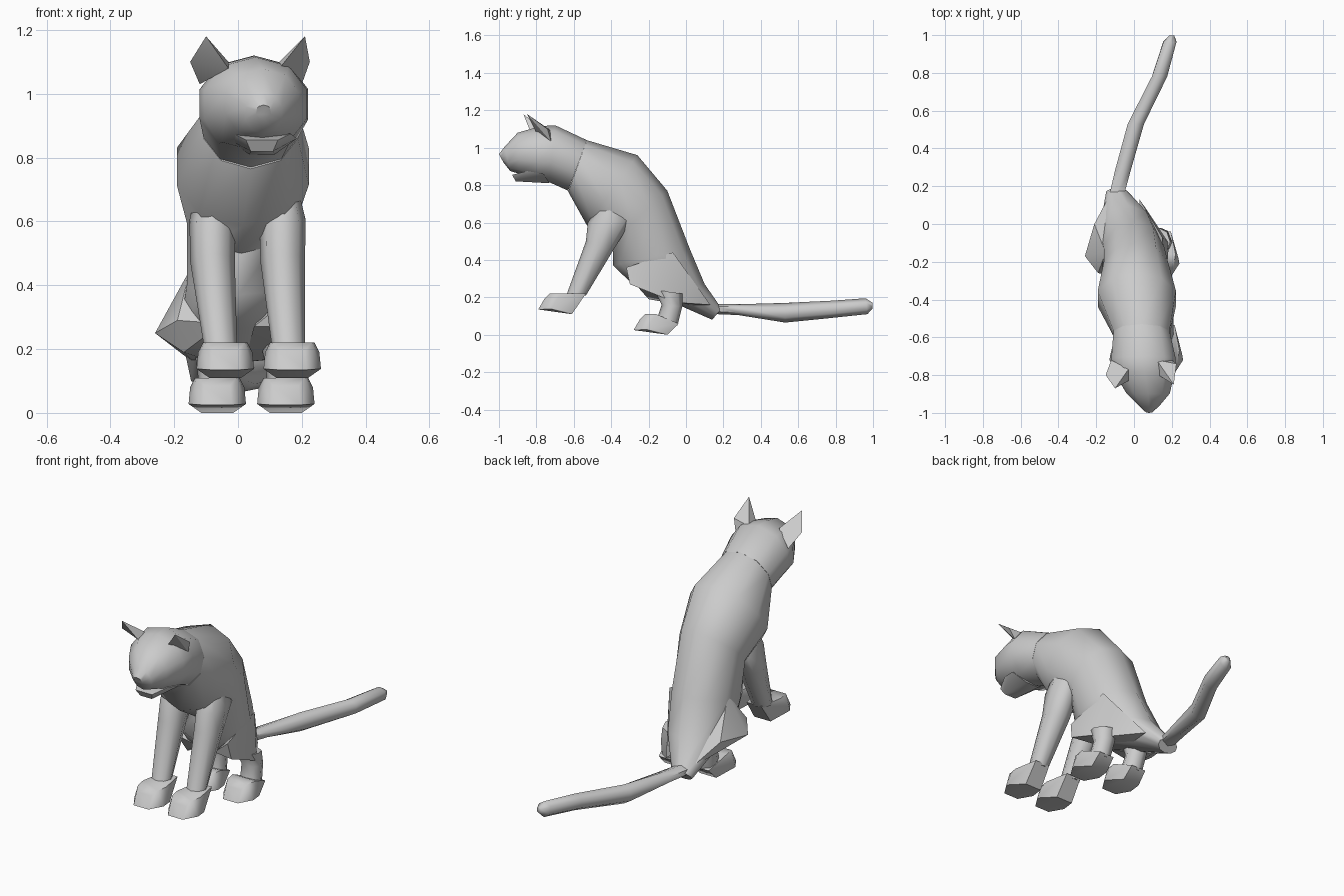
import bpy, bmesh
from math import sin, cos, pi, radians, copysign
from mathutils import Vector

if "Cube" in bpy.data.objects:
    bpy.data.objects.remove(bpy.data.objects["Cube"])


def finish(bm, name, angle):
    bmesh.ops.recalc_face_normals(bm, faces=bm.faces)
    me = bpy.data.meshes.new(name)
    bm.to_mesh(me)
    bm.free()
    ob = bpy.data.objects.new(name, me)
    bpy.context.collection.objects.link(ob)
    bpy.ops.object.select_all(action='DESELECT')
    ob.select_set(True)
    bpy.context.view_layer.objects.active = ob
    bpy.ops.object.shade_smooth_by_angle(angle=radians(angle))
    return ob


def loft(name, rings, n=8, angle=50, power=1.0):
    """Each ring: x centre, half width, upper (y, z), lower (y, z)."""
    def soft(v):
        return copysign(abs(v) ** power, v) if abs(v) > 1e-6 else 0
    bm = bmesh.new()
    loops = []
    for x, hw, up, lo in rings:
        a, b = Vector((x, *up)), Vector((x, *lo))
        mid, half = (a + b) / 2, (a - b) / 2
        loop = []
        for i in range(n):
            t = 2 * pi * i / n
            loop.append(bm.verts.new(mid + half * cos(t) + Vector((hw * soft(sin(t)), 0, 0))))
        loops.append(loop)
    for p, q in zip(loops, loops[1:]):
        for i in range(n):
            j = (i + 1) % n
            bm.faces.new((p[i], p[j], q[j], q[i]))
    bm.faces.new(loops[0])
    bm.faces.new(loops[-1])
    return finish(bm, name, angle)


def hull(name, points, angle=35):
    bm = bmesh.new()
    for p in points:
        bm.verts.new(p)
    bmesh.ops.convex_hull(bm, input=bm.verts)
    loose = [v for v in bm.verts if not v.link_faces]
    bmesh.ops.delete(bm, geom=loose, context='VERTS')
    return finish(bm, name, angle)


def paw(name, x, y, z, heel):
    """Faceted foot: y is the toe, z the underside, heel its back (dy, dz)."""
    pts = []
    for s in (-1, 1):
        for hw, dy, dz in ((.045, 0, .025), (.09, .07, .028), (.05, .18, 0),
                           (.04, .035, .085), (.06, .06, .11), (.07, .12, .11),
                           (.045, *heel), (.085, .10, .08)):
            pts.append((x + s * hw, y + dy, z + dz))
    return hull(name, pts, 58)


# Torso, from neck seam down to the rump
loft("torso", [
    (.04, .155, (-.53, 1.04), (-.63, .765)),
    (.015, .217, (-.26, .96), (-.53, .585)),
    (.01, .178, (-.10, .77), (-.39, .50)),
    (.0, .168, (.02, .46), (-.39, .37)),
    (-.03, .16, (.10, .27), (-.28, .265)),
    (-.09, .06, (.19, .14), (.14, .08))], 10, 50, .95)

# Head with cheeks set low and a tapered muzzle
loft("head", [
    (.04, .155, (-.53, 1.04), (-.63, .77)),
    (.05, .178, (-.70, 1.12), (-.73, .815)),
    (.055, .168, (-.78, 1.115), (-.79, .82)),
    (.075, .12, (-.90, 1.08), (-.89, .86)),
    (.08, .06, (-.97, 1.005), (-.94, .875)),
    (.08, .025, (-1.0, .965), (-.975, .92))], 10, 55, .9)

# Lower jaw
hull("jaw", [(.075 + s * w, y, z) for s in (-1, 1) for w, y, z in (
    (.05, -.93, .855), (.035, -.91, .82), (.09, -.85, .875),
    (.04, -.73, .81), (.11, -.76, .86))])

# Ears
hull("left_ear", [(-.15, -.80, 1.10), (-.03, -.77, 1.10), (-.12, -.72, 1.03),
                  (-.03, -.83, 1.08), (-.10, -.87, 1.18)], 20)
hull("right_ear", [(.13, -.80, 1.08), (.12, -.72, 1.09), (.20, -.72, 1.03),
                   (.225, -.74, 1.10), (.21, -.85, 1.18)], 20)

# Front legs and paws: shoulder x, ankle x, paw x
for side, xs, xa, xp in (("left", -.08, -.055, -.04), ("right", .14, .158, .17)):
    loft("front_leg_" + side, [
        (xs, .05, (-.46, .70), (-.36, .69)),
        (xs, .072, (-.525, .60), (-.29, .61)),
        (xs, .07, (-.535, .50), (-.39, .45)),
        (xa, .052, (-.64, .21), (-.535, .21))], 8, 55)
    paw("front_paw_" + side, xp, -.79, .11, (.255, .11))

# Thighs
hull("thigh_left", [(-.15, -.15, .45), (-.21, 0, .26), (-.26, -.17, .25),
                    (-.19, -.26, .29), (-.13, .15, .15), (-.05, -.28, .28),
                    (-.05, .02, .15), (-.17, -.2, .19)], 40)
hull("thigh_right", [(.15, -.07, .44), (.16, -.32, .36), (.17, -.30, .27),
                     (.185, -.10, .19), (.13, -.02, .17), (.03, .13, .16),
                     (.05, -.28, .27), (.02, .02, .16)], 40)

# Hind shins and feet
for side, x in (("left", -.065), ("right", .15)):
    loft("hind_leg_" + side, [
        (x - .02, .062, (-.17, .24), (-.02, .22)),
        (x - .01, .055, (-.13, .16), (-.02, .15)),
        (x, .055, (-.16, .07), (-.045, .05))], 8, 55)
    paw("hind_paw_" + side, x, -.28, 0, (.24, .06))

# Tail
loft("tail", [
    (-.09, .045, (.16, .165), (.16, .11)),
    (-.06, .048, (.28, .163), (.28, .105)),
    (.01, .05, (.53, .17), (.53, .065)),
    (.135, .047, (.78, .182), (.78, .09)),
    (.19, .04, (.96, .195), (.97, .11)),
    (.20, .015, (.998, .17), (.998, .14))], 6, 65)
